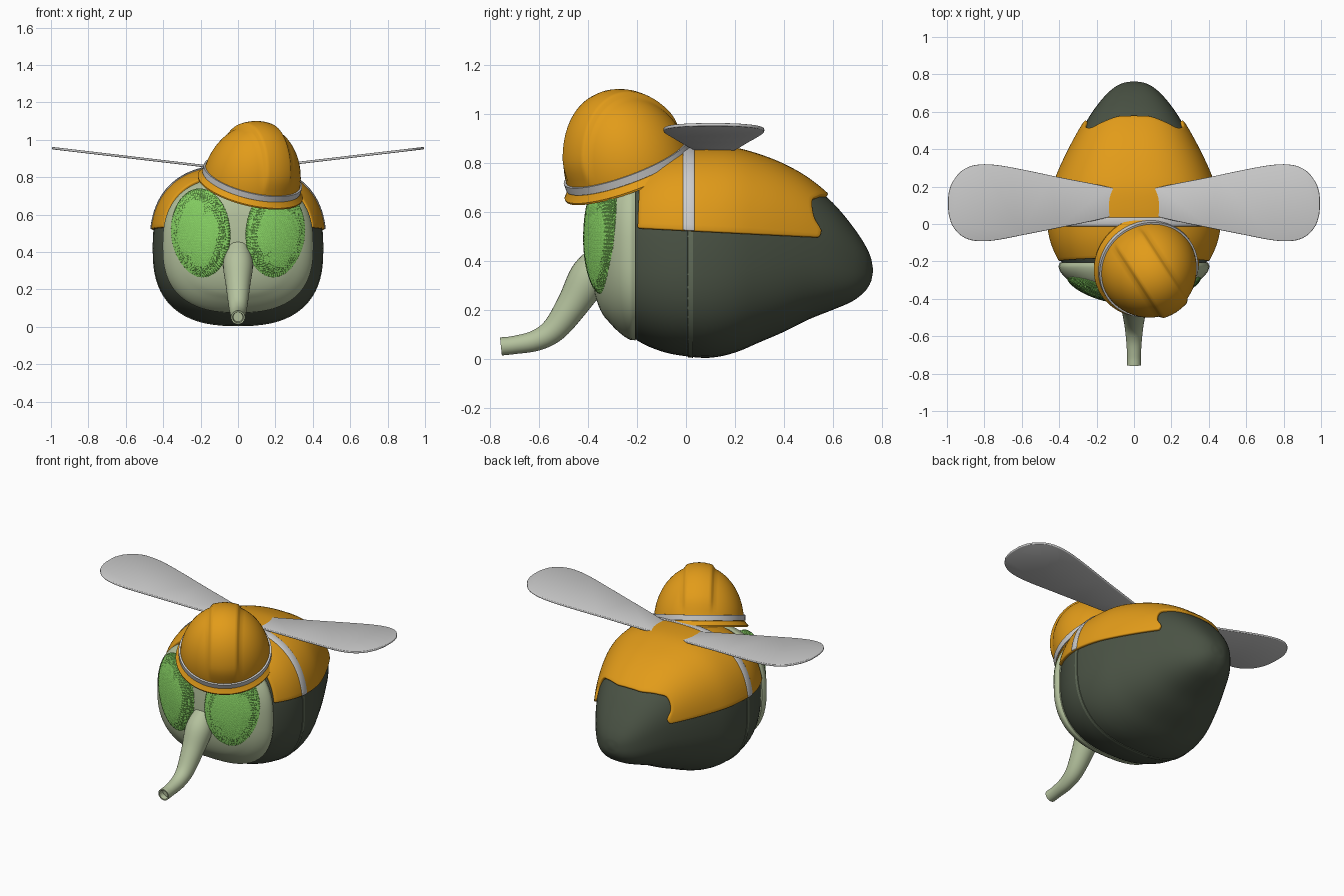
import bpy, bmesh, math
from mathutils import Vector, Matrix

if "Cube" in bpy.data.objects:
    bpy.data.objects.remove(bpy.data.objects["Cube"])


def material(name, rgb):
    m = bpy.data.materials.new(name)
    m.diffuse_color = (*rgb, 1)
    m.use_nodes = True
    m.node_tree.nodes["Principled BSDF"].inputs["Base Color"].default_value = m.diffuse_color
    return m


ORANGE = material("orange", (0.76, 0.33, 0.01))
DARK = material("dark_green", (0.068, 0.085, 0.058))
SEAM = material("seam_green", (0.12, 0.15, 0.10))
PALE = material("pale_green", (0.46, 0.54, 0.34))
EYE = material("eye_green", (0.25, 0.66, 0.13))


def finish(name, bm, mat=None, smooth=40):
    bmesh.ops.recalc_face_normals(bm, faces=bm.faces)
    me = bpy.data.meshes.new(name)
    bm.to_mesh(me)
    bm.free()
    ob = bpy.data.objects.new(name, me)
    bpy.context.collection.objects.link(ob)
    if mat:
        me.materials.append(mat)
    if smooth:
        bpy.ops.object.select_all(action='DESELECT')
        ob.select_set(True)
        bpy.context.view_layer.objects.active = ob
        bpy.ops.object.shade_smooth_by_angle(angle=math.radians(smooth))
    return ob


def grid(name, rows, mat=None, wrap=False, caps=False, loop=False):
    """Skin rows of points; wrap closes each row, loop joins last row to first."""
    bm = bmesh.new()
    vs = [[bm.verts.new(p) for p in r] for r in rows]
    n = len(rows[0])
    for i in range(len(vs) if loop else len(vs) - 1):
        a, b = vs[i], vs[(i + 1) % len(vs)]
        for j in range(n if wrap else n - 1):
            k = (j + 1) % n
            bm.faces.new((a[j], a[k], b[k], b[j]))
    if caps:
        bm.faces.new(vs[0])
        bm.faces.new(vs[-1])
    bmesh.ops.remove_doubles(bm, verts=bm.verts, dist=1e-5)
    return finish(name, bm, mat)


def interp(keys, t):
    """Smooth interpolation through keys sorted by their first value."""
    i = max(0, min(len(keys) - 2, sum(k[0] <= t for k in keys) - 1))

    def slope(j, c):
        a, b = keys[max(0, j - 1)], keys[min(len(keys) - 1, j + 1)]
        return (b[c] - a[c]) / (b[0] - a[0])
    p, q = keys[i], keys[i + 1]
    h = q[0] - p[0]
    s = (t - p[0]) / h
    return [(2*s**3 - 3*s*s + 1) * p[c] + (s**3 - 2*s*s + s) * h * slope(i, c)
            + (3*s*s - 2*s**3) * q[c] + (s**3 - s*s) * h * slope(i + 1, c)
            for c in range(1, len(p))]


def section(keys, y, a, off=0.0):
    """Point on a rounded cross-section; keys are y, half width, bottom, top."""
    hw, zb, zt = interp(keys, y)
    c, s = math.cos(a), math.sin(a)
    zc = zb + 0.49 * (zt - zb)
    h = (zt - zc if s > 0 else zc - zb) + off
    pw = lambda v: math.copysign(abs(v) ** 0.78, v)
    return Vector(((hw + off) * pw(c), y, zc + h * pw(s)))


def loft(name, keys, mat, n=56, sub=4):
    ys = [a[0] + (b[0] - a[0]) * k / sub for a, b in zip(keys, keys[1:]) for k in range(sub)]
    ys.append(keys[-1][0])
    rows = [[section(keys, y, math.tau * j / n) for j in range(n)] for y in ys]
    return grid(name, rows, mat, wrap=True, caps=True)


# Body and face
BODY = [(-0.24, 0.35, 0.12, 0.76), (-0.2, 0.39, 0.075, 0.79), (-0.1, 0.435, 0.03, 0.83),
        (0, 0.453, 0.01, 0.847), (0.1, 0.447, 0.004, 0.852), (0.2, 0.425, 0.025, 0.845),
        (0.3, 0.385, 0.067, 0.818), (0.4, 0.337, 0.11, 0.778), (0.5, 0.283, 0.16, 0.72),
        (0.6, 0.222, 0.2, 0.635), (0.68, 0.16, 0.235, 0.54), (0.73, 0.105, 0.275, 0.465),
        (0.755, 0.055, 0.315, 0.41), (0.762, 0.012, 0.35, 0.37)]
loft("body", BODY, DARK)
FACE = [(-0.385, 0.03, 0.42, 0.52), (-0.378, 0.14, 0.3, 0.62), (-0.35, 0.25, 0.2, 0.71),
        (-0.31, 0.335, 0.145, 0.76), (-0.27, 0.383, 0.105, 0.785), (-0.23, 0.403, 0.078, 0.8),
        (-0.205, 0.395, 0.075, 0.8)]
loft("face", FACE, PALE)


def low_angle(y, z):
    """Section angle at which the body side reaches height z."""
    lo, hi = -1.2, 1.5
    for _ in range(30):
        m = (lo + hi) / 2
        lo, hi = (m, hi) if section(BODY, y, m).z < z else (lo, m)
    return lo


def hem(y):
    return 0.53 - 0.05 * (y + 0.2)


def wrap_over(name, front, back, off, thick, mat, nu, nv=56):
    """Thick cloth over the top of the body, ending at the hem."""
    rows = []
    for i in range(nv + 1):
        v = 2 * i / nv - 1
        y0, y1 = front(abs(v)), back(abs(v))
        row = []
        for k in range(nu + 1):
            y = y0 + (y1 - y0) * k / nu
            a = low_angle(y, hem(y))
            row.append(section(BODY, y, math.pi / 2 - v * (math.pi / 2 - a), off))
        rows.append(row)
    ob = grid(name, rows, mat)
    m = ob.modifiers.new("thickness", 'SOLIDIFY')
    m.thickness, m.offset = thick, 0
    b = ob.modifiers.new("soft_edge", 'BEVEL')
    b.width, b.segments, b.limit_method, b.angle_limit = thick * 0.3, 2, 'ANGLE', 0.9
    return ob


# Vest with scalloped back edge, strap and the body seam beneath it
BACK = [(0, 0.575), (0.2, 0.57), (0.45, 0.535), (0.58, 0.512), (0.8, 0.52), (0.93, 0.55), (1, 0.54)]
wrap_over("vest", lambda v: -0.175 - 0.02 * v, lambda v: interp(BACK, v)[0],
          0.006, 0.02, ORANGE, 40)
wrap_over("vest_strap", lambda v: -0.012, lambda v: 0.035, 0.013, 0.014, None, 2)
grid("body_seam", [[section(BODY, y, math.tau * j / 64, o) for j in range(64)]
                   for y, o in ((0.006, -0.004), (0.008, 0.003), (0.028, 0.003), (0.03, -0.004))],
     SEAM, wrap=True)

# Compound eyes with tiny raised facets
for side, label in ((-1, "left"), (1, "right")):
    bm = bmesh.new()
    bmesh.ops.create_icosphere(bm, subdivisions=5, radius=1)
    bmesh.ops.poke(bm, faces=bm.faces, offset=0.012)
    tilt = (Matrix.Translation((side * 0.2, -0.338, 0.5))
            @ Matrix.Rotation(side * math.radians(21), 4, 'Z')
            @ Matrix.Rotation(side * math.radians(3), 4, 'Y')
            @ Matrix.Diagonal((0.168, 0.058, 0.238, 1)))
    bmesh.ops.transform(bm, matrix=tilt, verts=bm.verts)
    finish("eye_" + label, bm, EYE, smooth=0)

# Hollow proboscis: t, y, z, radius
TRUNK = [(0, -0.34, 0.42, 0.06), (1, -0.395, 0.335, 0.08), (2, -0.46, 0.225, 0.066),
         (3, -0.535, 0.122, 0.052), (4, -0.61, 0.075, 0.043), (5, -0.7, 0.056, 0.037),
         (6, -0.755, 0.05, 0.037)]
rows = []
steps = [(k / 5, 1) for k in range(31)] + [(6, 0.78), (5.4, 0.7)]
for t, f in steps:
    y, z, r = interp(TRUNK, t)
    a, b = interp(TRUNK, max(t - 0.05, 0)), interp(TRUNK, min(t + 0.05, 6))
    d = Vector((0, b[0] - a[0], b[1] - a[1])).normalized()
    up = Vector((0, -d.z, d.y))
    rows.append([Vector((0, y, z)) + r * f * (Vector((1, 0, 0)) * math.cos(w) + up * math.sin(w))
                 for w in (math.tau * j / 28 for j in range(28))])
grid("proboscis", rows, PALE, wrap=True, caps=True)

# Wings: outline as x, front y, back y, lifted towards the tip
WING = [(0.03, 0.07, 0.17), (0.17, 0.028, 0.205), (0.4, -0.02, 0.25), (0.6, -0.06, 0.292),
        (0.75, -0.088, 0.317), (0.85, -0.09, 0.315), (0.92, -0.065, 0.285), (0.97, -0.01, 0.225),
        (0.99, 0.05, 0.17), (0.995, 0.1, 0.125)]
for side, label in ((-1, "left"), (1, "right")):
    bm = bmesh.new()
    xs = [a[0] + (b[0] - a[0]) * k / 4 for a, b in zip(WING, WING[1:]) for k in range(4)]
    pts = [(x, interp(WING, x)[0]) for x in xs] + [(x, interp(WING, x)[1]) for x in reversed(xs)]
    bm.faces.new([bm.verts.new((side * x, y, 0.838 + 0.118 * x)) for x, y in pts])
    ob = finish("wing_" + label, bm)
    m = ob.modifiers.new("thickness", 'SOLIDIFY')
    m.thickness, m.offset = 0.013, 0
    b = ob.modifiers.new("round_edge", 'BEVEL')
    b.width, b.segments, b.limit_method, b.angle_limit = 0.004, 2, 'ANGLE', 0.9

# Hard hat, tipped forward and turned to one side
HAT = (Matrix.Translation((0.07, -0.23, 0.765)) @ Matrix.Rotation(math.radians(33), 4, 'Z')
       @ Matrix.Rotation(math.radians(24), 4, 'X'))
R, H = 0.262, 0.33
xs = sorted([math.cos(math.pi * k / 28) for k in range(29)] + [s * e for s in (-1, 1)
            for e in (0.27, 0.29, 0.31, 0.35)])
rows = []
for x in xs:
    ring, row = math.sqrt(max(0, 1 - x * x)), []
    ridge = max(0, min(1, (0.35 - abs(x)) / 0.08))
    for j in range(41):
        p = math.pi * j / 40
        z = ring * math.sin(p)
        s = 1 + 0.05 * ridge * max(0, min(1, (z - 0.15) / 0.25))
        row.append((R * x * s, R * ring * math.cos(p) * s, H * z * s))
    rows.append(row)
dome = grid("helmet_dome", rows, ORANGE)
m = dome.modifiers.new("thickness", 'SOLIDIFY')
m.thickness, m.offset = 0.012, -1


def lathe(name, profile, mat=None, n=72):
    rows = [[(r * math.cos(a), r * math.sin(a), z) for a in (math.tau * j / n for j in range(n))]
            for r, z in profile]
    return grid(name, rows, mat, wrap=True, loop=True)


brim = lathe("helmet_brim", [(0.25, 0.012), (0.266, 0.01), (0.28, -0.008), (0.288, -0.016),
                             (0.287, -0.024), (0.278, -0.024), (0.262, -0.012), (0.25, -0.006)], ORANGE)
band = lathe("helmet_band", [(0.25, 0.012), (0.27, 0.012), (0.27, 0.044), (0.25, 0.044)])
for ob in (dome, brim, band):
    ob.matrix_world = HAT
